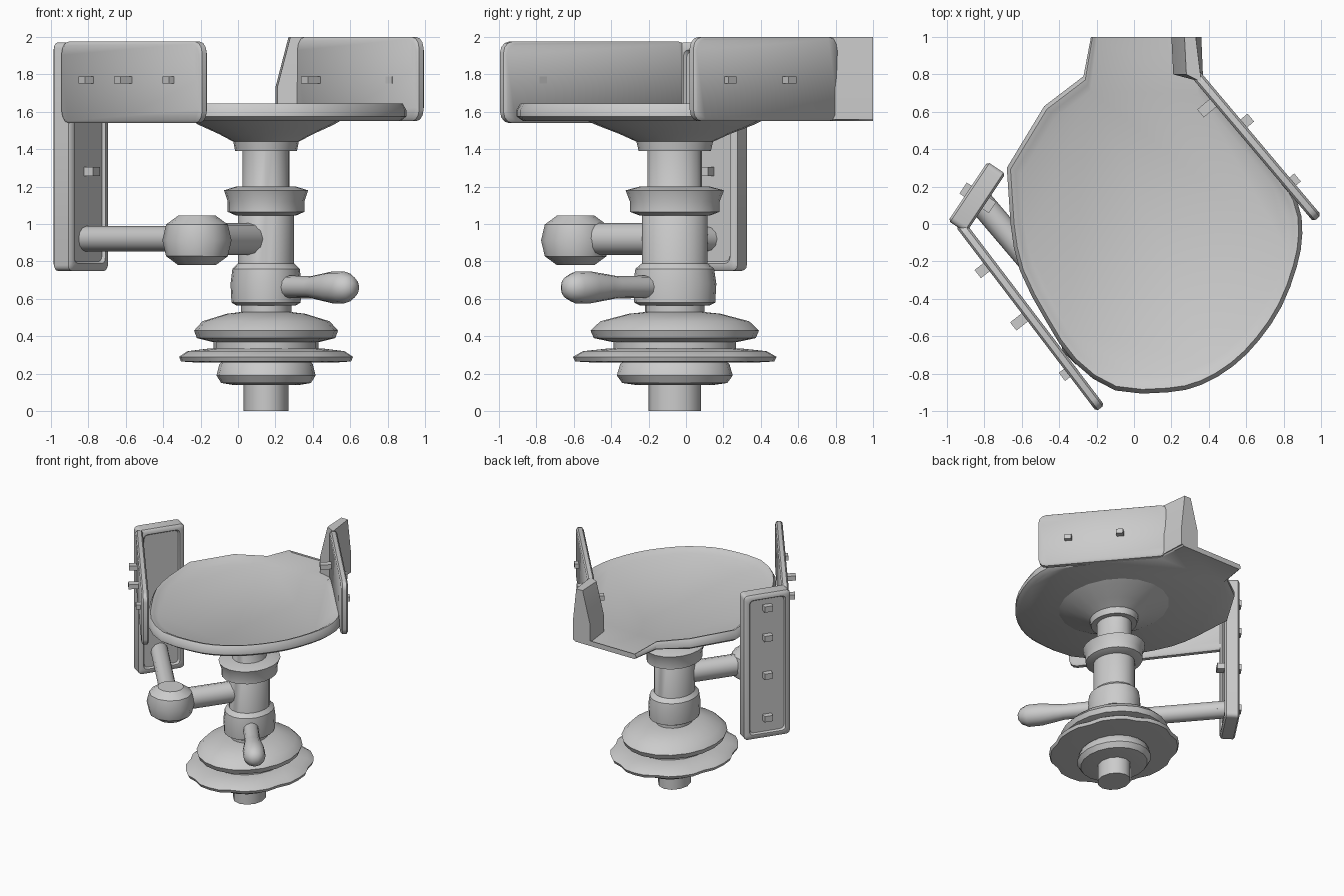
import bpy, bmesh, math
from mathutils import Vector, Matrix

if "Cube" in bpy.data.objects:
    bpy.data.objects.remove(bpy.data.objects["Cube"])

grey = bpy.data.materials.new("plain grey")
grey.diffuse_color = (0.6, 0.6, 0.6, 1)
grey.use_nodes = True
grey.node_tree.nodes["Principled BSDF"].inputs["Base Color"].default_value = grey.diffuse_color
CX, CY, YS = 0.15, -0.06, 1.17      # column axis and its slight stretch in y


def finish(name, bm, angle=35):
    bmesh.ops.recalc_face_normals(bm, faces=bm.faces)
    me = bpy.data.meshes.new(name)
    bm.to_mesh(me)
    bm.free()
    ob = bpy.data.objects.new(name, me)
    bpy.context.collection.objects.link(ob)
    me.materials.append(grey)
    bpy.ops.object.select_all(action='DESELECT')
    ob.select_set(True)
    bpy.context.view_layer.objects.active = ob
    bpy.ops.object.shade_smooth_by_angle(angle=math.radians(angle))
    return ob


def skin(name, loops, angle=35):
    """Bridge equal-length loops of points and cap both ends."""
    bm = bmesh.new()
    rows = [[bm.verts.new(p) for p in lp] for lp in loops]
    n = len(rows[0])
    for a, b in zip(rows, rows[1:]):
        for i in range(n):
            j = (i + 1) % n
            bm.faces.new((a[i], a[j], b[j], b[i]))
    bm.faces.new(rows[0][::-1])
    bm.faces.new(rows[-1])
    return finish(name, bm, angle)


def turned(name, profile, seg=20, notch=0.0):
    """Lathe (radius, z) pairs around the column axis."""
    loops = []
    for r, z in profile:
        lp = []
        for i in range(seg):
            a = 2 * math.pi * i / seg
            k = r * (1 - (notch if i % 4 == 2 else 0))
            lp.append((CX + k * math.cos(a), CY + YS * k * math.sin(a), z))
        loops.append(lp)
    return skin(name, loops)


def rod(name, a, b, stations, seg=12):
    """Round bar from a to b; stations are (fraction, radius)."""
    a, b = Vector(a), Vector(b)
    d = (b - a).normalized()
    s = d.cross(Vector((0, 0, 1))).normalized()
    u = s.cross(d)
    ang = [2 * math.pi * i / seg for i in range(seg)]
    return skin(name, [[a.lerp(b, t) + (s * math.cos(w) + u * math.sin(w)) * r
                        for w in ang] for t, r in stations])


def panel(name, a, b, z0, z1, thick, r, recess=0.0):
    """Upright plate with rounded corners between ground points a and b."""
    a, b = Vector((*a, 0)), Vector((*b, 0))
    d = (b - a).normalized()
    n = Vector((d.y, -d.x, 0))
    w = (b - a).length
    pts = []
    for cu, cz, s in ((w - r, z1 - r, 0), (r, z1 - r, 1), (r, z0 + r, 2), (w - r, z0 + r, 3)):
        for k in range(4):
            t = math.pi / 2 * (s + k / 3)
            pts.append((cu + r * math.cos(t), cz + r * math.sin(t)))
    mu, mz, e = w / 2, (z0 + z1) / 2, 0.012

    def loop(off, inset):
        return [a + n * off + Vector((0, 0, z - math.copysign(inset, z - mz)))
                + d * (u - math.copysign(inset, u - mu)) for u, z in pts]
    h = thick / 2
    loops = [loop(-h, e), loop(-h + e, 0), loop(h - e, 0), loop(h, e)]
    if recess:
        loops = [loop(-h + recess, 0.05), loop(-h, 0.04)] + loops + [loop(h, 0.04), loop(h - recess, 0.05)]
    return skin(name, loops, 40)


def bolt(name, x, y, z, direction, length=0.09, size=0.055):
    """Small square peg sticking out along a flat direction."""
    bm = bmesh.new()
    rot = Matrix.Rotation(math.atan2(direction[1], direction[0]), 4, 'Z')
    m = Matrix.Translation((x, y, z)) @ rot @ Matrix.Diagonal((length, size, size * 0.7, 1))
    bmesh.ops.create_cube(bm, size=1, matrix=m)
    finish(name, bm)


# column and discs
turned("base_pin", [(0.12, 0), (0.12, 0.16)], 12)
turned("lower_flange", [(0.18, 0.14), (0.24, 0.15), (0.265, 0.19), (0.25, 0.25), (0.22, 0.28)])
turned("notched_ring", [(0.38, 0.26), (0.455, 0.265), (0.465, 0.29), (0.42, 0.32), (0.30, 0.335)], 32, 0.04)
turned("disc_neck", [(0.28, 0.3), (0.28, 0.4)])
turned("upper_disc", [(0.29, 0.37), (0.37, 0.39), (0.385, 0.43), (0.34, 0.48), (0.21, 0.52), (0.13, 0.53)])
turned("column", [(0.135, 0.5), (0.135, 0.58), (0.15, 0.6), (0.15, 1.08), (0.125, 1.12), (0.125, 1.45)])
turned("lower_collar", [(0.16, 0.565), (0.185, 0.58), (0.19, 0.68), (0.18, 0.76), (0.15, 0.79)])
turned("upper_collar", [(0.16, 1.045), (0.205, 1.065), (0.205, 1.12), (0.225, 1.18), (0.16, 1.20)])
turned("seat_flare", [(0.165, 1.39), (0.175, 1.44), (0.25, 1.48), (0.36, 1.53), (0.43, 1.57)])

# platform with rounded front and narrow rear tail
outline = [(0.9, -0.05), (0.87, 0.13), (0.72, 0.36), (0.52, 0.6), (0.37, 0.77), (0.35, 1.0),
           (-0.23, 1.0), (-0.27, 0.79), (-0.48, 0.63), (-0.68, 0.3), (-0.66, 0.0), (-0.61, -0.25),
           (-0.47, -0.52), (-0.32, -0.74), (-0.1, -0.89), (0.18, -0.9), (0.36, -0.86), (0.53, -0.76),
           (0.67, -0.62), (0.79, -0.44), (0.87, -0.23)]
n = len(outline)
smooth = []
for i in range(n):
    smooth.append(outline[i])
    if i < 2 or i >= 10:      # extra points round the curved front
        p = [Vector(outline[(i + k) % n]) for k in (-1, 0, 1, 2)]
        smooth.append(tuple((9 * (p[1] + p[2]) - p[0] - p[3]) / 16))


def plate_loop(k, z):
    return [(0.1 + (x - 0.1) * k, y if y > 0.95 else y * k,
             z - (z - 1.55) * 0.55 * max(0, y - 0.6) / 0.4) for x, y in smooth]


skin("platform", [plate_loop(0.96, 1.55), plate_loop(1, 1.575), plate_loop(1, 1.61),
                  plate_loop(0.975, 1.645), plate_loop(0.94, 1.635), plate_loop(0.9, 1.615)], 40)

# side panels and tall back plate
panel("left_panel", (-0.93, -0.0), (-0.18, -0.985), 1.54, 1.975, 0.055, 0.06)
panel("right_panel", (0.98, 0.03), (0.33, 0.8), 1.55, 2.0, 0.055, 0.06)
panel("tall_plate", (-0.945, -0.015), (-0.735, 0.3), 0.75, 1.97, 0.115, 0.03, 0.015)
low = [(0.37, 0.76), (0.36, 1.0), (0.2, 1.0), (0.21, 0.8)]
top = [(0.36, 0.76), (0.33, 1.0), (0.27, 1.0), (0.28, 0.8)]
skin("right_panel_return", [[(x, y, 1.56) for x, y in low], [(x, y, 1.73) for x, y in low],
                            [(x, y, 2.0) for x, y in top]])

# bolts on the panels
for x, y in ((-0.8, -0.24), (-0.61, -0.52), (-0.35, -0.79)):
    bolt("left_panel_bolt", x, y, 1.77, (-0.79, -0.62))
for x, y in ((0.59, 0.54), (0.84, 0.22), (0.39, 0.62)):
    bolt("right_panel_bolt", x, y, 1.77, (0.76, 0.64))
for z in (0.92, 1.28, 1.6, 1.85):
    bolt("tall_plate_bolt", -0.88, 0.17, z, (-0.83, 0.55), 0.08, 0.07)
for z in (0.92, 1.28):
    bolt("tall_plate_inner_bolt", -0.79, 0.11, z, (-0.83, 0.55), 0.08, 0.07)

# jointed arm from column to tall plate
K = (-0.22, -0.59, 0.92)
rod("inner_arm", (CX, CY, 0.92), K, [(0, 0.085), (1, 0.085)])
rod("outer_arm", K, (-0.84, 0.14, 0.92), [(0, 0.068), (1, 0.068)])
rod("arm_elbow", (-0.22, -0.59, 0.78), (-0.219, -0.59, 1.045),
    [(0, 0.1), (0.18, 0.165), (0.5, 0.185), (0.82, 0.165), (1, 0.1)])

# adjusting handle
rod("handle", (CX, CY, 0.665), (0.615, -0.65, 0.66),
    [(0, 0.06), (0.53, 0.06), (0.62, 0.07), (0.76, 0.085), (0.9, 0.085), (0.97, 0.06), (1, 0.025)])
